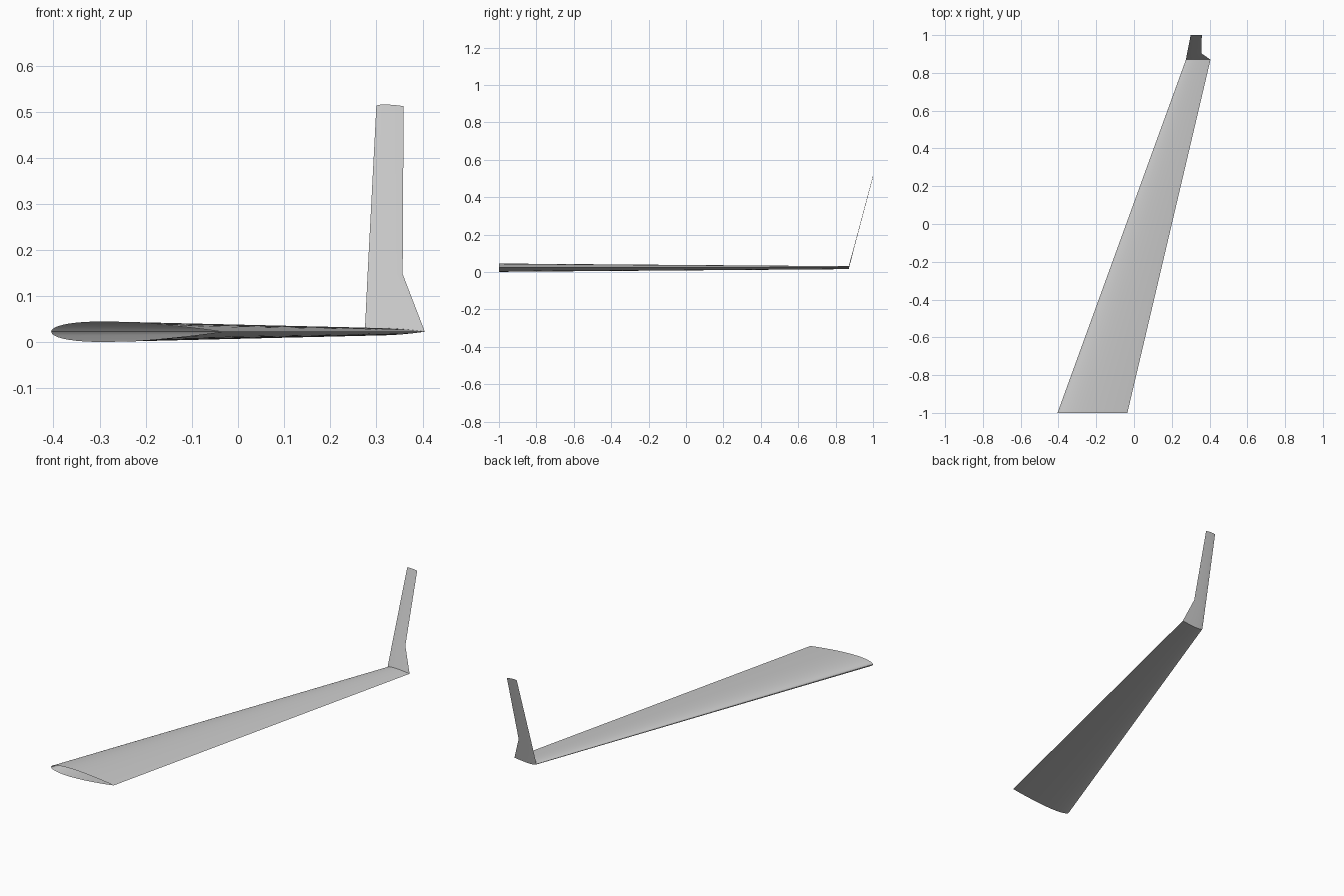
import bpy, bmesh, math

cube = bpy.data.objects.get("Cube")
if cube:
    bpy.data.objects.remove(cube, do_unlink=True)

grey = bpy.data.materials.new("light_grey")
grey.use_nodes = True
colour = (0.6, 0.6, 0.6, 1)
grey.diffuse_color = colour
grey.node_tree.nodes["Principled BSDF"].inputs["Base Color"].default_value = colour

STEPS = 24
MID_Z = 0.023


def half_thickness(t):
    """Symmetric twelve percent aerofoil with a closed trailing edge."""
    return 0.6 * (0.2969 * math.sqrt(t) - 0.126 * t - 0.3516 * t**2
                  + 0.2843 * t**3 - 0.1036 * t**4)


def section(bm, lead, trail, y, z):
    """Closed ring: trailing edge, over the top, leading edge, underneath."""
    ring = []
    chord = trail - lead
    for i in range(2 * STEPS):
        a = math.pi * i / STEPS
        t = (1 + math.cos(a)) / 2
        side = 0 if i in (0, STEPS) else (1 if i < STEPS else -1)
        ring.append(bm.verts.new((lead + chord * t, y,
                                  z + side * chord * half_thickness(t))))
    return ring


def loft(name, stations):
    """Skin the sections, leaving the ends open."""
    bm = bmesh.new()
    rings = [section(bm, *s) for s in stations]
    n = 2 * STEPS
    for a, b in zip(rings, rings[1:]):
        for i in range(n):
            j = (i + 1) % n
            bm.faces.new((a[i], a[j], b[j], b[i])).smooth = True
        # Crisp leading and trailing edges
        for i in (0, STEPS):
            bm.edges.get((a[i], b[i])).smooth = False
    bmesh.ops.recalc_face_normals(bm, faces=bm.faces)
    top = max(bm.faces, key=lambda f: f.normal.z)
    if top.calc_center_median().z < stations[0][3]:
        bmesh.ops.reverse_faces(bm, faces=bm.faces)
    mesh = bpy.data.meshes.new(name)
    bm.to_mesh(mesh)
    bm.free()
    mesh.materials.append(grey)
    obj = bpy.data.objects.new(name, mesh)
    bpy.context.collection.objects.link(obj)
    return obj


# Swept, tapered wing: leading x, trailing x, y, z of each section
tip = (0.275, 0.405, 0.87, MID_Z)
loft("wing", [(-0.405, -0.035, -1, MID_Z), tip])

# Thin outward-leaning winglet with a notched trailing edge
loft("winglet", [tip, (0.281, 0.357, 0.903, 0.148), (0.3, 0.359, 1, 0.512)])
